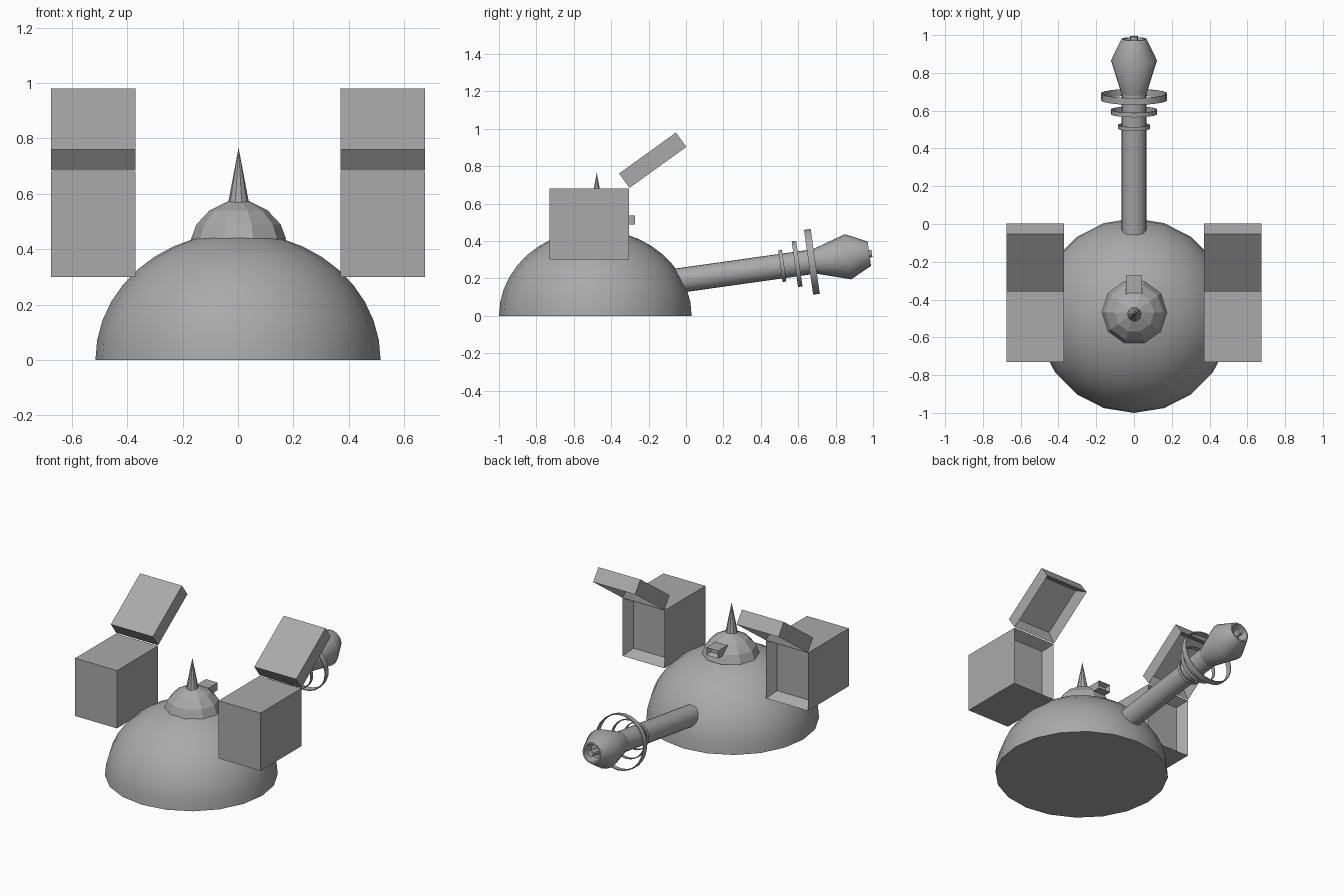
import bpy, bmesh, math
from mathutils import Matrix, Vector

cube = bpy.data.objects.get("Cube")
if cube:
    bpy.data.objects.remove(cube, do_unlink=True)

gray = bpy.data.materials.new("plain_gray")
gray.use_nodes = True
color = (0.4, 0.4, 0.4, 1)
gray.diffuse_color = color
gray.node_tree.nodes["Principled BSDF"].inputs["Base Color"].default_value = color


def finish(name, bm, matrix, smooth_angle=None):
    """Turn a bmesh into a coloured, placed object."""
    bmesh.ops.recalc_face_normals(bm, faces=bm.faces)
    mesh = bpy.data.meshes.new(name)
    bm.to_mesh(mesh)
    bm.free()
    mesh.transform(matrix)
    mesh.materials.append(gray)
    obj = bpy.data.objects.new(name, mesh)
    bpy.context.collection.objects.link(obj)
    if smooth_angle:
        bpy.ops.object.select_all(action="DESELECT")
        obj.select_set(True)
        bpy.context.view_layer.objects.active = obj
        bpy.ops.object.shade_smooth_by_angle(angle=math.radians(smooth_angle))
    return obj


def lathe(name, profile, sides, matrix, smooth_angle=None, closed=False):
    """Spin (radius, height) points around the local z axis."""
    bm = bmesh.new()
    verts = [bm.verts.new((r, 0, z)) for r, z in profile]
    edges = [bm.edges.new(pair) for pair in zip(verts, verts[1:])]
    if closed:
        edges.append(bm.edges.new((verts[-1], verts[0])))
    bmesh.ops.spin(bm, geom=verts + edges, cent=(0, 0, 0), axis=(0, 0, 1),
                   angle=math.tau, steps=sides)
    bmesh.ops.remove_doubles(bm, verts=bm.verts, dist=0.0005)
    return finish(name, bm, matrix, smooth_angle)


def recessed_box(name, size, matrix, border, depth):
    """Box whose +y face is sunk in with sloping sides."""
    bm = bmesh.new()
    bmesh.ops.create_cube(bm, size=1, matrix=Matrix.Diagonal((*size, 1)))
    mouth = max(bm.faces, key=lambda f: f.calc_center_median().y)
    bmesh.ops.inset_region(bm, faces=[mouth], thickness=border, use_even_offset=True)
    bmesh.ops.translate(bm, verts=mouth.verts, vec=Vector((0, -depth, 0)))
    return finish(name, bm, matrix)


# Dome body
steps = 10
arc = [(0.515 * math.cos(a), 0.46 * math.sin(a))
       for a in (math.pi / 2 * i / steps for i in range(steps + 1))]
lathe("dome_body", [(0, 0)] + arc, 20, Matrix.Translation((0, -0.485, 0)), 30)

# Faceted cap, spike and small rear socket
top = Matrix.Translation((0.002, -0.468, 0))
lathe("cap", [(0, 0.42), (0.172, 0.436), (0.152, 0.49), (0.105, 0.54),
              (0.035, 0.575), (0, 0.58)], 10, top)
lathe("spike", [(0, 0.56), (0.038, 0.565), (0, 0.767)], 10,
      Matrix.Translation((0.002, -0.477, 0)))
recessed_box("cap_socket", (0.086, 0.13, 0.05),
             Matrix.Translation((0, -0.337, 0.512)), 0.012, 0.03)

# Barrel assembly, tilted slightly upwards
barrel = Matrix.Translation((0, -0.03, 0.19)) @ Matrix.Rotation(math.radians(-82), 4, "X")
lathe("barrel", [(0, -0.1), (0.066, -0.1), (0.066, 0.74), (0, 0.74)], 20, barrel, 30)
lathe("muzzle", [(0, 0.725), (0.066, 0.725), (0.122, 0.905), (0.066, 1.02),
                 (0.056, 1.02), (0.045, 0.96), (0, 0.96)], 20, barrel, 50)
lathe("muzzle_pin", [(0, 0.95), (0.02, 0.95), (0.02, 1.034), (0, 1.034)], 12, barrel, 30)

# Thin hoops around the barrel
for i, (radius, place, width) in enumerate([(0.085, 0.55, 0.02), (0.123, 0.63, 0.024),
                                            (0.175, 0.71, 0.036)]):
    low, high, inner = place - width / 2, place + width / 2, radius - 0.005
    lathe(f"hoop_{i + 1}", [(radius, low), (radius, high), (inner, high), (inner, low)],
          24, barrel, 30, closed=True)

# Side pods with raised lids
for side, x in (("left", 0.522), ("right", -0.522)):
    recessed_box(f"{side}_pod", (0.305, 0.425, 0.38),
                 Matrix.Translation((x, -0.517, 0.49)), 0.035, 0.065)
    lid = Matrix.Translation((x, -0.178, 0.832)) @ Matrix.Rotation(math.radians(-54.2), 4, "X")
    recessed_box(f"{side}_pod_lid", (0.305, 0.095, 0.375), lid, 0.035, 0.055)
